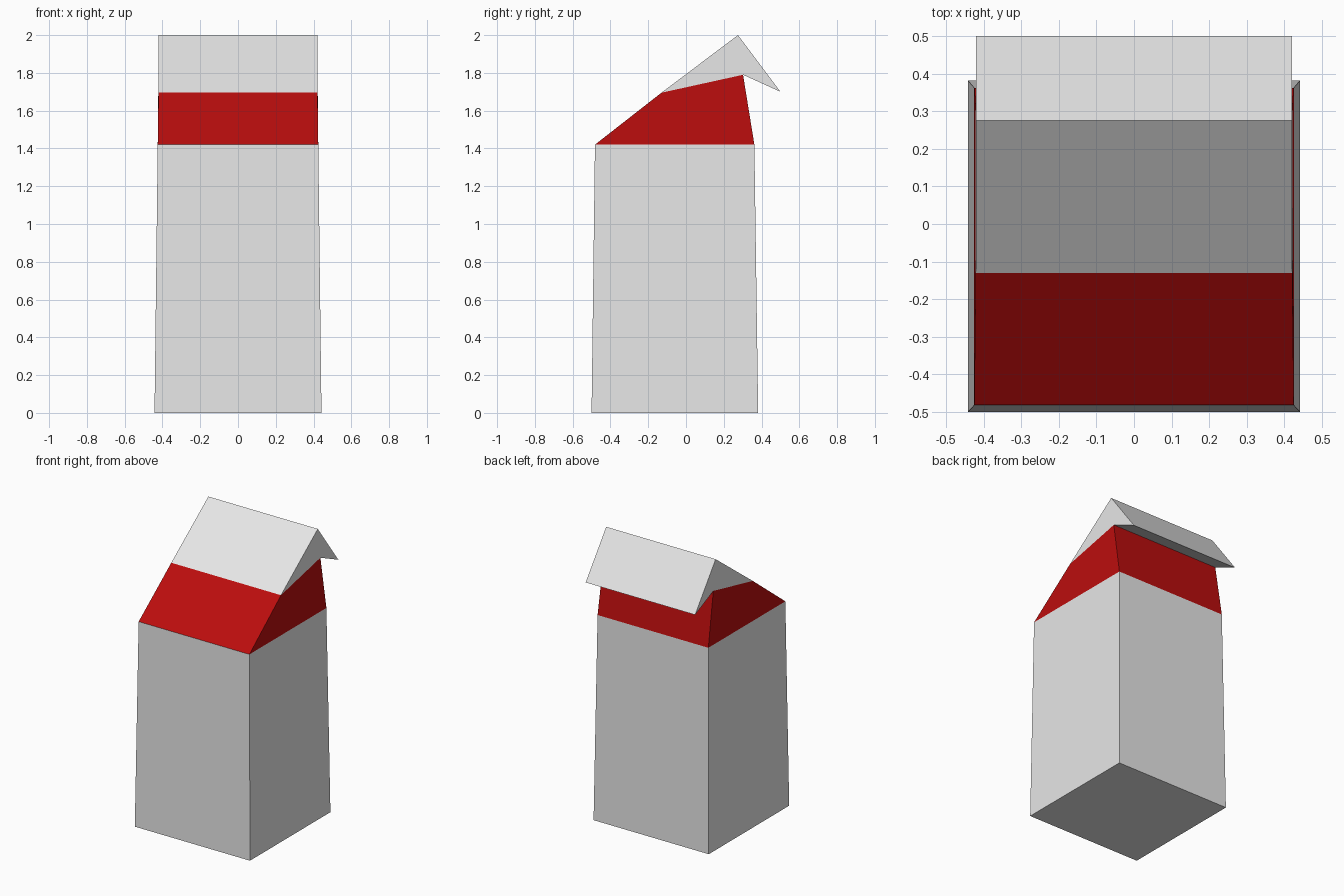
import bpy

if "Cube" in bpy.data.objects:
    bpy.data.objects.remove(bpy.data.objects["Cube"])


def material(name, rgb):
    mat = bpy.data.materials.new(name)
    mat.diffuse_color = (*rgb, 1.0)
    mat.use_nodes = True
    mat.node_tree.nodes["Principled BSDF"].inputs["Base Color"].default_value = mat.diffuse_color
    return mat


def shell(name, profile, mat, open_edges=()):
    """Sweep a side profile of (y, z, half width) points across x.
    open_edges lists edges left open where another part joins."""
    n = len(profile)
    verts = [(w, y, z) for y, z, w in profile] + [(-w, y, z) for y, z, w in profile]
    faces = [list(range(n)), list(range(2 * n - 1, n - 1, -1))]
    for i in range(n):
        if i not in open_edges:
            j = (i + 1) % n
            faces.append([i, i + n, j + n, j])
    mesh = bpy.data.meshes.new(name)
    mesh.from_pydata(verts, [], faces)
    mesh.materials.append(mat)
    obj = bpy.data.objects.new(name, mesh)
    bpy.context.collection.objects.link(obj)
    return obj


white = material("light_grey", (0.8, 0.8, 0.8))
red = material("red", (0.5, 0.004, 0.004))

# Points shared between neighbouring parts
front_low, back_low = (-0.482, 1.42, 0.425), (0.362, 1.42, 0.425)
front_mid, back_mid = (-0.13, 1.695, 0.421), (0.302, 1.79, 0.421)

# Tapered box, open at the top
shell("body", [(-0.5, 0, 0.442), (0.382, 0, 0.442), back_low, front_low], white, (2,))

# Red sloping shoulder band, open at bottom and top
shell("shoulder_band", [front_low, back_low, back_mid, front_mid], red, (0, 2))

# Peaked cap with overhanging rear flap, open where it meets the band
shell("peaked_cap", [front_mid, back_mid, (0.5, 1.70, 0.42), (0.275, 2.0, 0.42)], white, (0,))
